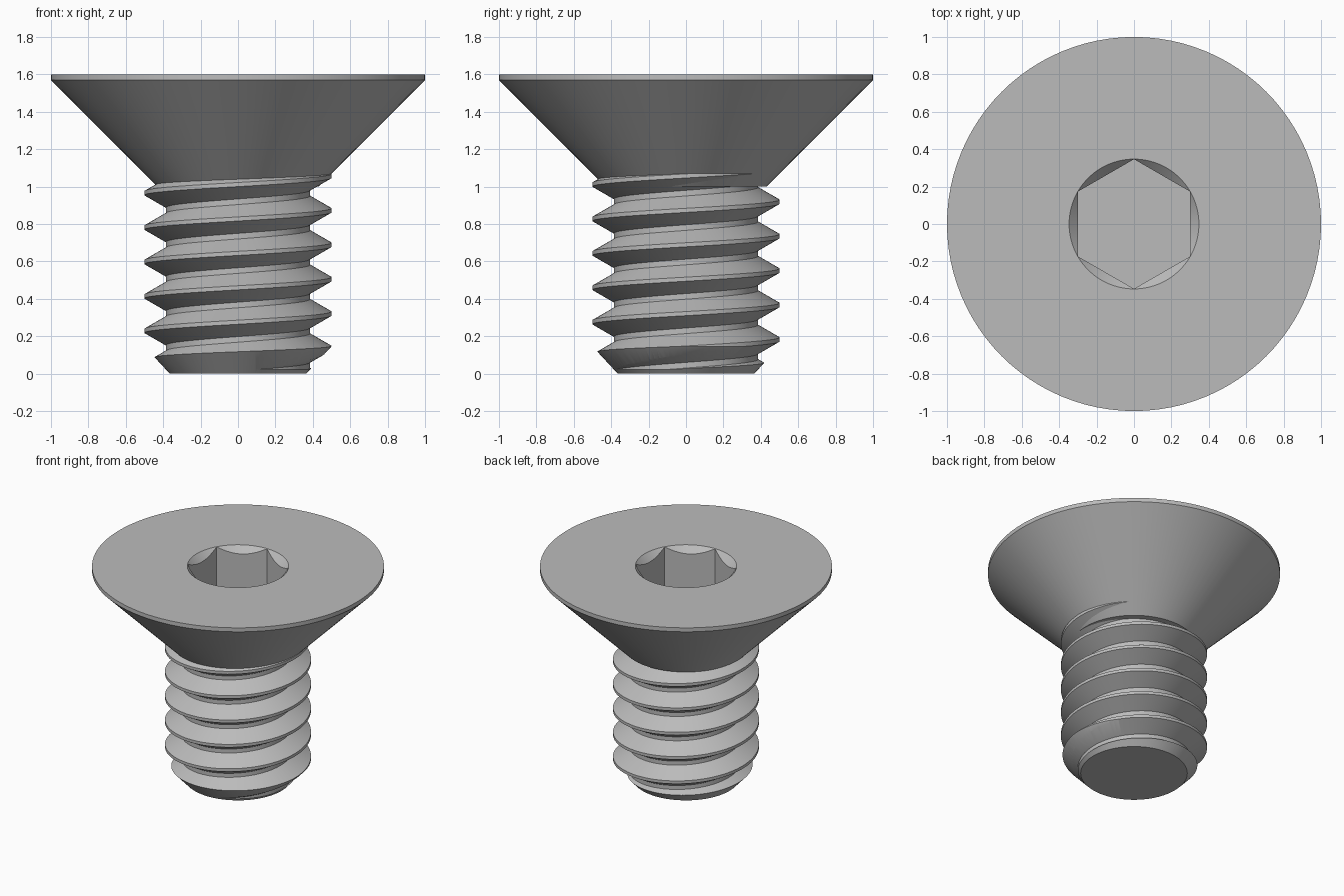
import bpy
import bmesh
from math import sin, cos, pi, radians

SIDES = 96
PITCH = 0.184
TURNS = 9

if "Cube" in bpy.data.objects:
    bpy.data.objects.remove(bpy.data.objects["Cube"], do_unlink=True)

steel = bpy.data.materials.new("steel_grey")
steel.use_nodes = True
colour = (0.5, 0.5, 0.5, 1)
steel.diffuse_color = colour
steel.node_tree.nodes["Principled BSDF"].inputs["Base Color"].default_value = colour


def polar(r, a, z):
    return (r * cos(a), r * sin(a), z)


def finish(bm, name):
    bmesh.ops.recalc_face_normals(bm, faces=bm.faces)
    mesh = bpy.data.meshes.new(name)
    bm.to_mesh(mesh)
    bm.free()
    obj = bpy.data.objects.new(name, mesh)
    bpy.context.collection.objects.link(obj)
    mesh.materials.append(steel)
    return obj


def activate(obj):
    bpy.ops.object.select_all(action="DESELECT")
    obj.select_set(True)
    bpy.context.view_layer.objects.active = obj


def loft(name, rings):
    """Skin rings, each a function of angle giving radius and height; cap both ends."""
    bm = bmesh.new()
    angles = [2 * pi * i / SIDES for i in range(SIDES)]
    loops = []
    for ring in rings:
        points = [(a, *ring(a)) for a in angles]
        loops.append([bm.verts.new(polar(r, a, z)) for a, r, z in points])
    for low, high in zip(loops, loops[1:]):
        for i in range(SIDES):
            j = (i + 1) % SIDES
            bm.faces.new((low[i], low[j], high[j], high[i]))
    bm.faces.new(loops[0])
    bm.faces.new(loops[-1])
    return finish(bm, name)


def circle(r, z):
    return lambda a: (r, z)


# Countersunk head with a chamfered hexagonal socket
TOP, FLAT, RIM = 1.6, 0.30, 0.347


def hex_radius(a):
    return FLAT / cos((a + pi / 6) % (pi / 3) - pi / 6)


def socket_mouth(a):
    r = min(hex_radius(a), RIM)
    return r, TOP - (RIM - r) - 0.0005


head = loft("countersunk_head", [
    circle(0.43, 1.0), circle(1, 1.57), circle(1, TOP), circle(RIM, TOP),
    socket_mouth, lambda a: (min(hex_radius(a), RIM), 1.2),
])

# Helical thread, made too long and closed at both ends
ROOT, CREST = 0.385, 0.5
PROFILE = [(ROOT, 0), (ROOT, 0.03), (CREST, 0.096), (CREST, 0.118)]
START = -0.338
bm = bmesh.new()
last = TURNS * SIDES
verts = {}
for i in range(last + SIDES + 1):
    for k, (r, dz) in enumerate(PROFILE if i <= last else PROFILE[:1]):
        z = START + PITCH * i / SIDES + dz
        verts[i, k] = bm.verts.new(polar(r, 2 * pi * i / SIDES, z))


def thread_vert(i, k):
    return verts[i + SIDES, 0] if k == len(PROFILE) else verts[i, k]


for i in range(last):
    for k in range(len(PROFILE)):
        bm.faces.new([thread_vert(*p) for p in
                      ((i, k), (i + 1, k), (i + 1, k + 1), (i, k + 1))])
borders = [e for e in bm.edges if e.is_boundary]
bottom, top = bm.verts.new((0, 0, -0.6)), bm.verts.new((0, 0, 1.7))
for e in borders:
    bm.faces.new((*e.verts, bottom if e.verts[0].co.z < 0.5 else top))
shank = finish(bm, "threaded_shank")

# Trim the thread to length with a chamfered tip
envelope = loft("shank_trim", [circle(0.365, 0), circle(0.56, 0.21), circle(0.56, 1.12)])
envelope.hide_render = True
trim = shank.modifiers.new("trim", "BOOLEAN")
trim.operation = "INTERSECT"
trim.solver = "EXACT"
trim.object = envelope
activate(shank)
bpy.ops.object.modifier_apply(modifier=trim.name)
bpy.data.objects.remove(envelope, do_unlink=True)

for part in (head, shank):
    activate(part)
    bpy.ops.object.shade_smooth_by_angle(angle=radians(25))
